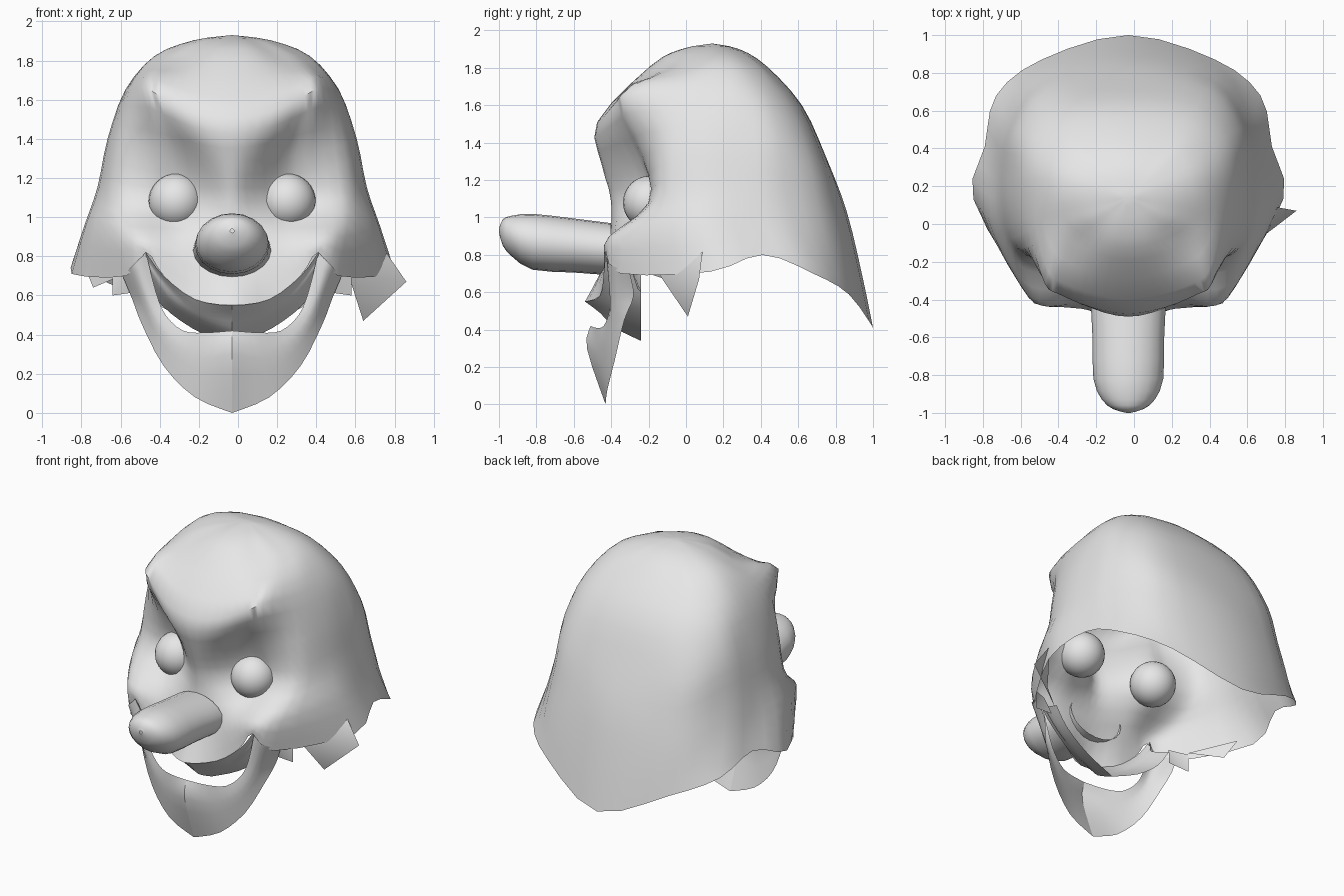
import bpy, bmesh, math
from mathutils import Vector

cube = bpy.data.objects.get("Cube")
if cube:
    bpy.data.objects.remove(cube, do_unlink=True)

GREY = (.8, .8, .8, 1)
MID = -.03          # the mask sits slightly off centre

plain_grey = bpy.data.materials.new("plain_grey")
plain_grey.use_nodes = True
plain_grey.diffuse_color = GREY
plain_grey.node_tree.nodes["Principled BSDF"].inputs["Base Color"].default_value = GREY


def finish(obj, angle=60):
    """Give an object its material and smooth shading."""
    obj.data.materials.clear()
    obj.data.materials.append(plain_grey)
    bpy.ops.object.select_all(action='DESELECT')
    obj.select_set(True)
    bpy.context.view_layer.objects.active = obj
    bpy.ops.object.shade_smooth_by_angle(angle=math.radians(angle))


def spline(points, steps, closed=False):
    """Smooth curve through the points, with a number of steps per span."""
    points = [Vector(p) for p in points]
    count = len(points)
    result = []

    def pick(i):
        return points[i % count] if closed else points[max(0, min(count - 1, i))]

    for i in range(count if closed else count - 1):
        a, b, c, d = (pick(i + k) for k in (-1, 0, 1, 2))
        for s in range(steps):
            t = s / steps
            result.append(b + (c - a) * (t / 2)
                          + (a * 2 - b * 5 + c * 4 - d) * (t * t / 2)
                          + (b * 3 - a - c * 3 + d) * (t ** 3 / 2))
    if not closed:
        result.append(points[-1])
    return result


def mirrored(columns):
    return [[(-x, y, z) for x, y, z in column] for column in columns]


def loft(name, columns, down=3, across=3, closed=False):
    """Skin a smooth sheet over columns of matching points."""
    columns = [spline(column, down) for column in columns]
    rows = [spline(row, across, closed) for row in zip(*columns)]
    bm = bmesh.new()
    grid = [[bm.verts.new(p + Vector((MID, 0, 0))) for p in row] for row in rows]
    width = len(grid[0])
    for upper, lower in zip(grid, grid[1:]):
        for i in range(width if closed else width - 1):
            j = (i + 1) % width
            bm.faces.new((upper[i], lower[i], lower[j], upper[j]))
    bmesh.ops.remove_doubles(bm, verts=bm.verts, dist=.0005)
    bmesh.ops.recalc_face_normals(bm, faces=bm.faces)
    return add_mesh(name, bm)


def add_mesh(name, bm):
    mesh = bpy.data.meshes.new(name)
    bm.to_mesh(mesh)
    bm.free()
    obj = bpy.data.objects.new(name, mesh)
    bpy.context.collection.objects.link(obj)
    finish(obj)
    return obj


def panel(name, corners):
    """A torn scrap of the shell, fanned from its first corner."""
    bm = bmesh.new()
    verts = [bm.verts.new(c) for c in corners]
    for a, b in zip(verts[1:], verts[2:]):
        bm.faces.new((verts[0], a, b))
    return add_mesh(name, bm)


# Head shell: half columns running from the crown down to the open rim
crown = (0, .14, 1.93)
face_columns = [
    # middle of the forehead, bridge and upper lip
    [(0, -.19, 1.81), (0, -.475, 1.51), (0, -.45, 1.28),
     (0, -.4, 1.08), (0, -.42, .8), (0, -.54, .55)],
    # inner eye
    [(.13, -.17, 1.81), (.2, -.44, 1.54), (.12, -.4, 1.29),
     (.12, -.33, 1.08), (.18, -.41, .84), (.19, -.46, .58)],
    # eye socket
    [(.26, -.12, 1.79), (.37, -.37, 1.62), (.28, -.25, 1.31),
     (.3, -.19, 1.08), (.31, -.4, .88), (.35, -.44, .7)],
    # brow corner and mouth corner
    [(.35, -.06, 1.79), (.44, -.32, 1.66), (.41, -.22, 1.33),
     (.45, -.2, 1.08), (.47, -.41, .9), (.44, -.43, .82)],
    # temple and cheek
    [(.4, .02, 1.79), (.51, -.1, 1.65), (.57, -.13, 1.37),
     (.6, -.15, 1.1), (.58, -.31, .9), (.54, -.35, .7)],
]
hood_columns = [
    # side
    [(.4, .15, 1.82), (.54, .1, 1.65), (.63, .08, 1.4),
     (.68, .06, 1.15), (.75, .05, .95), (.82, .13, .71)],
    [(.38, .28, 1.82), (.54, .3, 1.65), (.63, .3, 1.4),
     (.68, .32, 1.15), (.72, .36, .95), (.76, .41, .8)],
    # rear corner
    [(.31, .4, 1.79), (.49, .46, 1.62), (.59, .5, 1.4),
     (.63, .53, 1.15), (.66, .58, .95), (.7, .68, .7)],
    [(.2, .43, 1.79), (.33, .59, 1.59), (.42, .71, 1.3),
     (.45, .77, 1.05), (.47, .82, .82), (.46, .87, .59)],
    # middle of the back
    [(0, .43, 1.81), (0, .62, 1.6), (0, .75, 1.32),
     (0, .86, 1.03), (0, .94, .7), (0, 1, .41)],
]


def domed(column):
    """Round the crown by adding a point halfway to the first one."""
    halfway = Vector(crown).lerp(Vector(column[0]), .5)
    halfway.z += (crown[2] - column[0][2]) / 4
    return [crown, tuple(halfway)] + column


half = [domed(column) for column in face_columns + hood_columns]
loft("head_shell", half + mirrored(half[-2:0:-1]), closed=True)

# Underside of the upper lip, running back to line the mouth
lip = [
    [(0, -.54, .55), (0, -.46, .49), (0, -.38, .41), (0, -.24, .34)],
    [(.19, -.46, .58), (.19, -.41, .53), (.17, -.36, .48), (.2, -.24, .43)],
    [(.35, -.44, .7), (.34, -.4, .66), (.33, -.36, .59), (.36, -.24, .55)],
    [(.44, -.43, .82), (.44, -.4, .79), (.43, -.38, .74), (.45, -.24, .68)],
]

# Lower jaw: columns from the mouth edge to the outer edge
jaw = [
    [(0, -.51, .42), (0, -.53, .3), (0, -.43, 0)],
    [(.14, -.48, .41), (.16, -.47, .28), (.19, -.42, .08)],
    [(.25, -.44, .42), (.29, -.43, .34), (.35, -.38, .24)],
    [(.34, -.41, .5), (.39, -.4, .46), (.46, -.33, .45)],
    [(.39, -.4, .62), (.45, -.4, .6), (.51, -.28, .58)],
    [(.44, -.41, .82), (.5, -.42, .76), (.56, -.3, .7)],
]

# Both are made as halves that meet in a crease
for part, columns in (("lip_underside", lip), ("lower_jaw", jaw)):
    loft("left_" + part, columns)
    loft("right_" + part, mirrored(columns))

# Long nose: stations of depth, centre height, half width and half height
stations = [(-1, .93, .01, .01), (-.98, .92, .08, .07), (-.93, .9, .14, .11),
            (-.82, .87, .185, .15), (-.6, .85, .19, .145), (-.4, .83, .2, .14)]
sides = 10
nose = []
for k in range(sides):
    a = math.tau * k / sides
    nose.append([(w * math.cos(a), y, z + h * math.sin(a)) for y, z, w, h in stations])
loft("nose", nose, down=2, across=2, closed=True)

# Eyeballs
for side, name in ((1, "left_eye"), (-1, "right_eye")):
    bpy.ops.mesh.primitive_uv_sphere_add(segments=24, ring_count=16, radius=.142,
                                         location=(MID + side * .285, -.195, 1.08))
    eye = bpy.context.object
    eye.name = name
    finish(eye)

# Torn scraps along the rim
panel("left_rim_flap", [(.56, -.16, .72), (.64, .01, .47), (.86, .07, .67), (.75, .09, .83)])
panel("right_rim_flap", [(-.6, -.2, .7), (-.74, -.02, .64), (-.78, .06, .74)])
for side, name in ((1, "left_cheek_scrap"), (-1, "right_cheek_scrap")):
    panel(name, [(MID + side * x, y, z) for x, y, z in
                 ((.5, -.3, .74), (.47, -.26, .62), (.61, -.24, .6), (.61, -.24, .72))])
